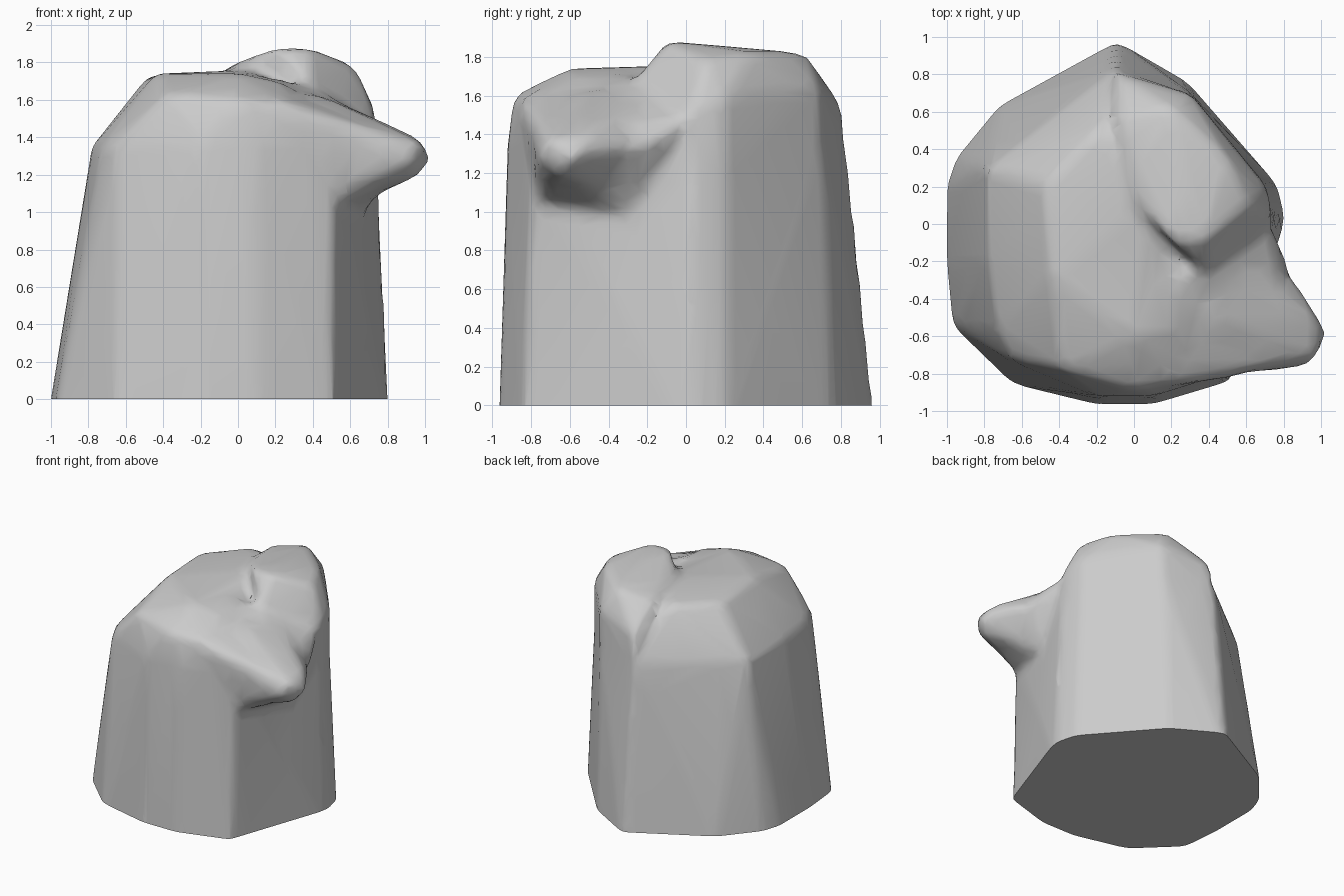
import bpy, bmesh

if "Cube" in bpy.data.objects:
    bpy.data.objects.remove(bpy.data.objects["Cube"])

# Outlines of the stump at the ground and at shoulder height
base = [(-.1, .97), (.28, .75), (.76, .2), (.8, .03), (.5, -.83), (.1, -.95), (-.2, -.95),
        (-.65, -.84), (-.97, -.53), (-1, -.2), (-1, .2), (-.95, .35), (-.72, .63)]
shoulder = [(-.1, .83), (.3, .7), (.7, .2), (.74, .03), (.52, -.79), (.1, -.92), (-.2, -.92),
            (-.65, -.73), (-.73, -.57), (-.78, -.2), (-.78, .3)]
plateau = [(-.44, -.27, 1.74), (-.48, .22, 1.73), (-.38, -.78, 1.63), (0, -.89, 1.6),
           (.3, -.83, 1.56), (0, -.6, 1.74), (.25, -.55, 1.69), (-.2, .5, 1.74), (.05, .1, 1.76)]
body = [(x, y, 0) for x, y in base] + [(x * 1.02, y * 1.02, -.2) for x, y in base]
body += [(x, y, 1.35) for x, y in shoulder] + plateau

# Raised knob, its walls running down flush with the back right side
knob = [(.2, .62, 1.82), (-.1, .55, 1.76), (.02, .1, 1.81), (.2, -.1, 1.88), (.38, -.09, 1.88),
        (.63, .1, 1.78), (.5, .35, 1.82), (.74, .03, 1.53), (.71, .2, 1.58), (.31, .69, 1.64),
        (-.1, .81, 1.55), (.38, -.27, 1.68), (0, .2, 1.2), (.5, 0, 1.2),
        (-.1, .83, 1.25), (.3, .7, 1.25), (.71, .2, 1.25), (.74, .03, 1.25)]
# Snag root blending into the plateau, and the pointed snag itself
root = [(.2, -.87, 1.57), (.2, -.83, 1.61), (.1, -.45, 1.73), (.38, -.15, 1.69), (.73, .02, 1.48),
        (.78, -.1, 1.38), (.8, -.74, 1.42), (.5, -.82, 1.46), (.5, -.82, 1.3), (.55, -.75, 1.05),
        (.68, -.3, 1.0), (.84, -.26, 1.32), (.74, -.72, 1.13), (.74, -.42, 1.08)]
snag = [(1.04, -.58, 1.29), (.98, -.71, 1.37), (.91, -.77, 1.27), (.98, -.65, 1.19),
        (.96, -.5, 1.4), (.5, -.8, 1.48), (.4, -.5, 1.64), (.6, -.25, 1.56), (.88, -.32, 1.33),
        (.5, -.78, 1.1), (.64, -.35, 1.04)]


def add_hull(bm, points):
    verts = [bm.verts.new(p) for p in points]
    out = bmesh.ops.convex_hull(bm, input=verts)
    junk = set(out["geom_interior"]) | set(out["geom_unused"])
    bmesh.ops.delete(bm, geom=[v for v in junk if isinstance(v, bmesh.types.BMVert)],
                     context='VERTS')


bm = bmesh.new()
for part in (body, knob, root, snag):
    add_hull(bm, part)
bmesh.ops.recalc_face_normals(bm, faces=bm.faces[:])
mesh = bpy.data.meshes.new("stump")
bm.to_mesh(mesh)
bm.free()
stump = bpy.data.objects.new("stump", mesh)
bpy.context.collection.objects.link(stump)

# Fuse the masses, soften the joins and reduce to coarse facets
remesh = stump.modifiers.new("fuse", 'REMESH')
remesh.mode = 'VOXEL'
remesh.voxel_size = .03
soften = stump.modifiers.new("soften", 'SMOOTH')
soften.factor = .5
soften.iterations = 14
coarse = stump.modifiers.new("coarse", 'DECIMATE')
coarse.ratio = .05
final = bpy.data.meshes.new_from_object(
    stump.evaluated_get(bpy.context.evaluated_depsgraph_get()))
stump.modifiers.clear()

# Flat cut at the ground
bm = bmesh.new()
bm.from_mesh(final)
bmesh.ops.bisect_plane(bm, geom=bm.verts[:] + bm.edges[:] + bm.faces[:],
                       plane_co=(0, 0, 0), plane_no=(0, 0, 1), clear_inner=True)
bmesh.ops.holes_fill(bm, edges=[e for e in bm.edges if e.is_boundary], sides=0)
bmesh.ops.recalc_face_normals(bm, faces=bm.faces[:])
bm.to_mesh(final)
bm.free()
stump.data = final

bpy.context.view_layer.objects.active = stump
stump.select_set(True)
bpy.ops.object.shade_smooth_by_angle(angle=1.0)
